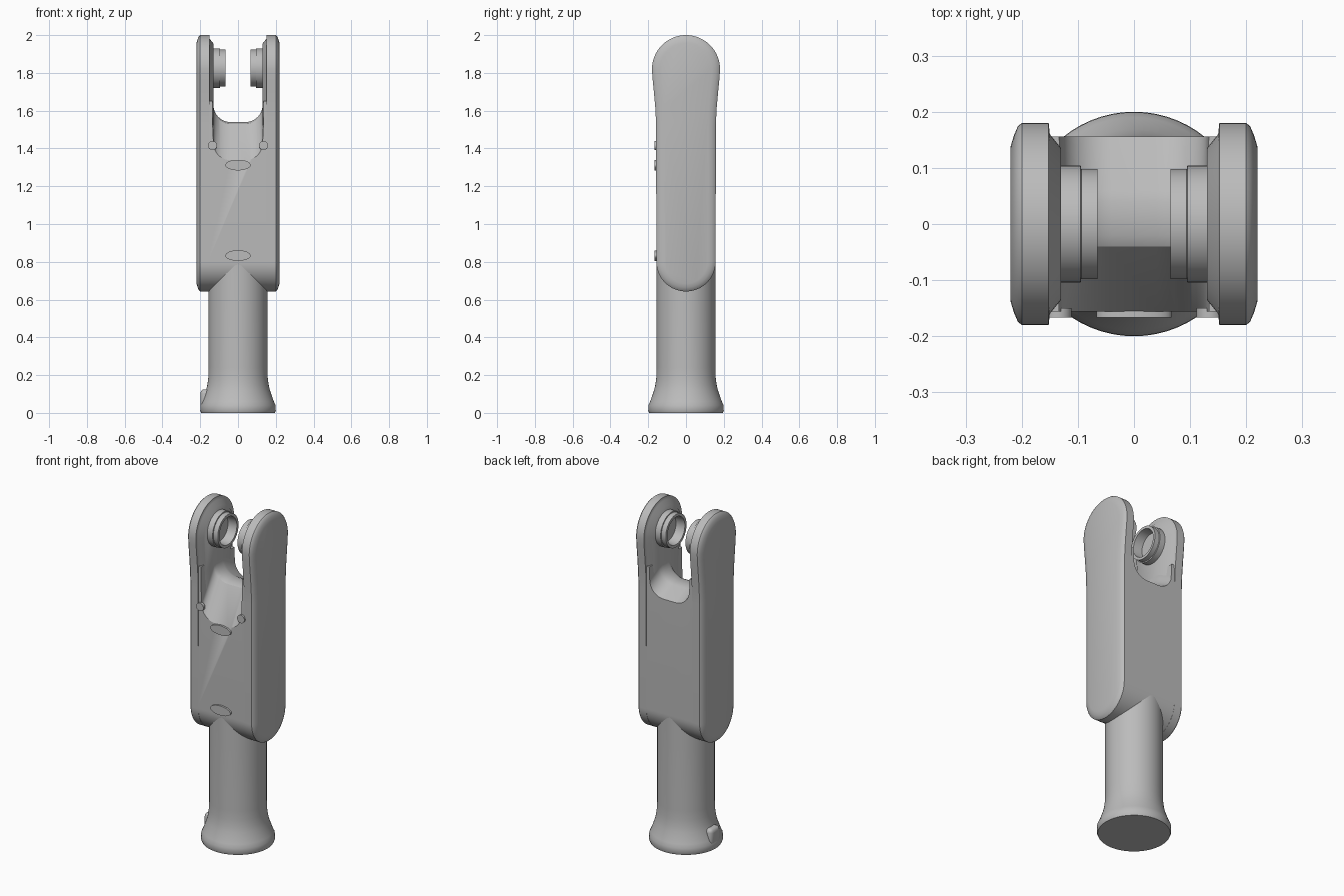
import bpy, bmesh, math

if "Cube" in bpy.data.objects:
    bpy.data.objects.remove(bpy.data.objects["Cube"], do_unlink=True)

grey = bpy.data.materials.new("plain grey")
grey.use_nodes = True
colour = (0.5, 0.5, 0.5, 1)
grey.diffuse_color = colour
grey.node_tree.nodes["Principled BSDF"].inputs["Base Color"].default_value = colour


def loft(name, rings, angle=30):
    """Skin matching closed rings of points and cap both ends."""
    bm = bmesh.new()
    loops = [[bm.verts.new(p) for p in ring] for ring in rings]
    n = len(loops[0])
    for a, b in zip(loops, loops[1:]):
        for i in range(n):
            j = (i + 1) % n
            bm.faces.new((a[i], a[j], b[j], b[i]))
    bm.faces.new(loops[0])
    bm.faces.new(loops[-1])
    bmesh.ops.recalc_face_normals(bm, faces=bm.faces)
    mesh = bpy.data.meshes.new(name)
    bm.to_mesh(mesh)
    bm.free()
    obj = bpy.data.objects.new(name, mesh)
    bpy.context.collection.objects.link(obj)
    mesh.materials.append(grey)
    smooth(obj, angle)
    return obj


def smooth(obj, angle=30):
    bpy.ops.object.select_all(action="DESELECT")
    obj.select_set(True)
    bpy.context.view_layer.objects.active = obj
    bpy.ops.object.shade_smooth_by_angle(angle=math.radians(angle))


def arc(cy, cz, r, start, end, steps):
    """Arc of (y, z) points, in degrees."""
    angles = [math.radians(start + (end - start) * i / steps) for i in range(steps + 1)]
    return [(cy + r * math.cos(a), cz + r * math.sin(a)) for a in angles]


def circle(r, centre, axis, steps=64):
    x, y, z = centre
    ring = []
    for i in range(steps):
        a = 2 * math.pi * i / steps
        u, v = r * math.cos(a), r * math.sin(a)
        ring.append((x + u, y + v, z) if axis == "z" else (x, y + u, z + v))
    return ring


# Fork side plates: paddle outline with a soft outer bevel and a raised inner face
flank = [(0.158, 1.52), (0.162, 1.61), (0.17, 1.7), (0.178, 1.78)]


def paddle(x, inset):
    right = [(y - inset, z) for y, z in flank]
    left = [(-y, z) for y, z in reversed(right)]
    outline = (arc(0, 0.8, 0.157 - inset, 180, 360, 32) + right
               + arc(0, 1.82, 0.18 - inset, 0, 180, 32) + left)
    return [(x, y, z) for y, z in outline]


plate_section = [(0.13, 0.045), (0.15, 0.02), (0.152, 0), (0.2, 0),
                 (0.207, 0.006), (0.214, 0.022), (0.22, 0.042)]
boss_section = [(0.14, 0.104), (0.095, 0.104), (0.094, 0.098), (0.065, 0.098),
                (0.065, 0.082), (0.12, 0.077)]
for side, s in (("left", 1), ("right", -1)):
    loft(side + "_side_plate", [paddle(s * x, i) for x, i in plate_section], 40)
    # Hollow stepped pivot boss facing into the fork
    loft(side + "_pivot_boss",
         [circle(r, (s * x, 0, 1.825), "x") for x, r in boss_section])

# Central body with a rounded underside
body_outline = arc(0, 0.8, 0.156, 180, 360, 32) + [(0.156, 1.65), (-0.156, 1.65)]
body = loft("fork_body", [[(x, y, z) for y, z in body_outline] for x in (-0.16, 0.16)])

# U-shaped slot whose floor falls away towards front and back
slot_outline = (arc(-0.04, 1.63, 0.09, 180, 270, 12) + arc(0.04, 1.63, 0.09, 270, 360, 12)
                + [(0.134, 1.72), (0.134, 2.4), (-0.134, 2.4), (-0.134, 1.72)])
slot_drop = [(-0.3, 0.44), (-0.04, 0.01), (-0.02, 0), (0.04, 0), (0.06, 0.007), (0.3, 0.13)]
cutter = loft("slot_cutter", [[(x, y, z - d) for x, z in slot_outline] for y, d in slot_drop])
cutter.hide_render = True
cut = body.modifiers.new("slot", "BOOLEAN")
cut.operation = "DIFFERENCE"
cut.solver = "EXACT"
cut.object = cutter
bpy.ops.object.select_all(action="DESELECT")
body.select_set(True)
bpy.context.view_layer.objects.active = body
bpy.ops.object.modifier_apply(modifier=cut.name)
bpy.data.objects.remove(cutter, do_unlink=True)
smooth(body, 35)

# Round handle flaring to the foot
handle_section = [(0, 0.195), (0.012, 0.2), (0.04, 0.199), (0.06, 0.19), (0.09, 0.179),
                  (0.12, 0.169), (0.15, 0.162), (0.19, 0.157), (0.24, 0.1555), (0.79, 0.1555)]
loft("handle", [circle(r, (0, 0, z), "z") for z, r in handle_section], 40)

# Small rounded tab on the right of the foot
bpy.ops.mesh.primitive_cube_add(size=1, location=(-0.16, 0, 0.075))
tab = bpy.context.object
tab.name = "foot_tab"
tab.scale = (0.078, 0.09, 0.1)
bpy.ops.object.transform_apply(location=False, rotation=False, scale=True)
tab.data.materials.append(grey)
bevel = tab.modifiers.new("round", "BEVEL")
bevel.width = 0.022
bevel.segments = 4
smooth(tab, 40)

# Flat buttons on the front: two ovals and two dots
buttons = [("upper_oval", 0, 1.312, 0.067, 0.028), ("lower_oval", 0, 0.833, 0.067, 0.028),
           ("left_dot", 0.135, 1.415, 0.024, 0.024), ("right_dot", -0.135, 1.415, 0.024, 0.024)]
for name, x, z, w, h in buttons:
    rings = [[(x + w * c, y, z + h * d) for c, d in arc(0, 0, 1, 0, 348.75, 31)]
             for y in (-0.15, -0.167)]
    loft(name + "_button", rings)
